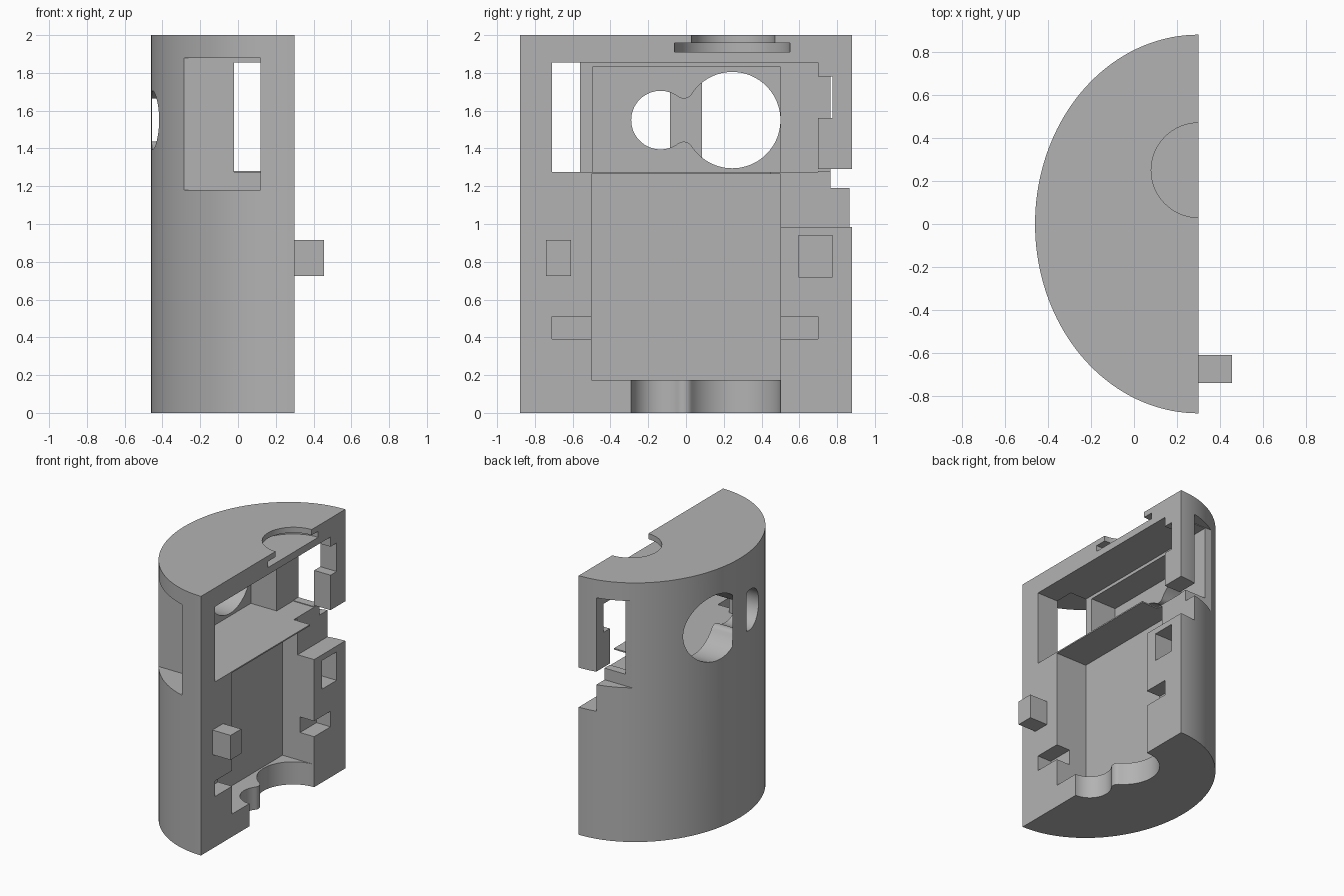
import bpy, bmesh, math
from mathutils import Vector

cube = bpy.data.objects.get("Cube")
if cube:
    bpy.data.objects.remove(cube, do_unlink=True)

grey = bpy.data.materials.new("plain_grey")
grey.use_nodes = True
colour = (0.45, 0.45, 0.45, 1)
grey.diffuse_color = colour
grey.node_tree.nodes["Principled BSDF"].inputs["Base Color"].default_value = colour

FACE = 0.30      # x of the flat split face
OUT = 0.60       # cutters reach this far past the split face
HALF_W, DEPTH = 0.88, 0.76


def prism(name, points, sweep):
    """Solid made by sweeping a flat outline along a vector."""
    bm = bmesh.new()
    base = bm.faces.new([bm.verts.new(p) for p in points])
    grown = bmesh.ops.extrude_face_region(bm, geom=[base], use_keep_orig=True)["geom"]
    bmesh.ops.translate(bm, vec=Vector(sweep),
                        verts=[g for g in grown if isinstance(g, bmesh.types.BMVert)])
    bmesh.ops.recalc_face_normals(bm, faces=bm.faces)
    mesh = bpy.data.meshes.new(name)
    bm.to_mesh(mesh)
    bm.free()
    mesh.materials.append(grey)
    obj = bpy.data.objects.new(name, mesh)
    bpy.context.scene.collection.objects.link(obj)
    return obj


def box(name, x, y, z):
    outline = [(x[0], y[0], z[0]), (x[1], y[0], z[0]), (x[1], y[1], z[0]), (x[0], y[1], z[0])]
    return prism(name, outline, (0, 0, z[1] - z[0]))


def arc(cx, cy, r, start, end, steps):
    return [(cx + r * math.cos(start + (end - start) * i / steps),
             cy + r * math.sin(start + (end - start) * i / steps)) for i in range(steps + 1)]


def disc(name, y, r, z):
    ring = arc(FACE, y, r, 0, math.tau, 64)[:-1]
    return prism(name, [(px, py, z[0]) for px, py in ring], (0, 0, z[1] - z[0]))


def keyhole():
    """Large and small circle joined by filleted neck, as (along, across) pairs."""
    big, rb, small, rs, f = 0.245, 0.255, -0.135, 0.155, 0.05
    d = big - small
    a = ((rb + f) ** 2 - (rs + f) ** 2 + d * d) / (2 * d)
    h = math.sqrt((rb + f) ** 2 - a * a)
    fx = big - a
    upper = arc(big, 0, rb, 0, math.atan2(h, -a), 36)
    upper += arc(fx, h, f, math.atan2(-h, a), math.atan2(-h, small - fx), 10)[1:-1]
    upper += arc(small, 0, rs, math.atan2(h, fx - small), math.pi, 24)
    return upper + [(u, -v) for u, v in reversed(upper[1:-1])]


# Half shell with elliptical outside
outline = [(FACE - DEPTH * math.sin(t), HALF_W * math.cos(t), 0)
           for t in [math.pi * i / 96 for i in range(97)]]
shell = prism("half_shell", outline, (0, 0, 2))

cutters = [
    # main pocket and the cross slot above its thin shelf
    box("main_pocket", (0.03, OUT), (-0.5, 0.5), (0.175, 1.265)),
    box("cross_slot", (-0.02, OUT), (-0.71, 0.70), (1.275, 1.855)),
    box("deep_chamber", (-0.24, 0), (-0.495, 0.5), (1.275, 1.83)),
    # front and back outside recesses
    box("front_recess", (-0.5, 0.12), (-1, -0.56), (1.18, 1.88)),
    box("back_recess", (-0.5, 0.16), (0.765, 1), (1.19, 1.86)),
    box("back_window", (-0.02, 0.16), (0.65, 0.8), (1.28, 1.855)),
    # openings in the split face
    box("latch_notch", (0.14, OUT), (0.65, 0.775), (1.56, 1.78)),
    box("side_notch", (0.16, OUT), (0.45, 1), (0.985, 1.29)),
    box("peg_socket", (0.13, OUT), (0.595, 0.775), (0.72, 0.94)),
    box("low_slot", (0.18, OUT), (-0.71, 0.70), (0.39, 0.51)),
    # top collar groove
    disc("collar_opening", 0.25, 0.22, (1.93, 2.1)),
    disc("collar_groove", 0.245, 0.305, (1.91, 1.957)),
]
# Keyhole through the curved wall and through the base
cutters.append(prism("wall_keyhole", [(-0.4564, u, 1.55 + v) for u, v in keyhole()], (0.3, 0, 0)))
cutters.append(prism("base_keyhole", [(FACE + v, u, -0.1) for u, v in keyhole()], (0, 0, 0.3)))

for cutter in cutters:
    mod = shell.modifiers.new(cutter.name, "BOOLEAN")
    mod.operation = "DIFFERENCE"
    mod.solver = "EXACT"
    mod.object = cutter
    cutter.hide_render = True
bpy.context.view_layer.objects.active = shell
for mod in list(shell.modifiers):
    bpy.ops.object.modifier_apply(modifier=mod.name)
for cutter in cutters:
    bpy.data.objects.remove(cutter, do_unlink=True)

# Locating peg on the split face
box("locating_peg", (FACE - 0.02, 0.455), (-0.74, -0.61), (0.725, 0.915))

bpy.ops.object.select_all(action="DESELECT")
shell.select_set(True)
bpy.context.view_layer.objects.active = shell
bpy.ops.object.shade_smooth_by_angle(angle=math.radians(30))
